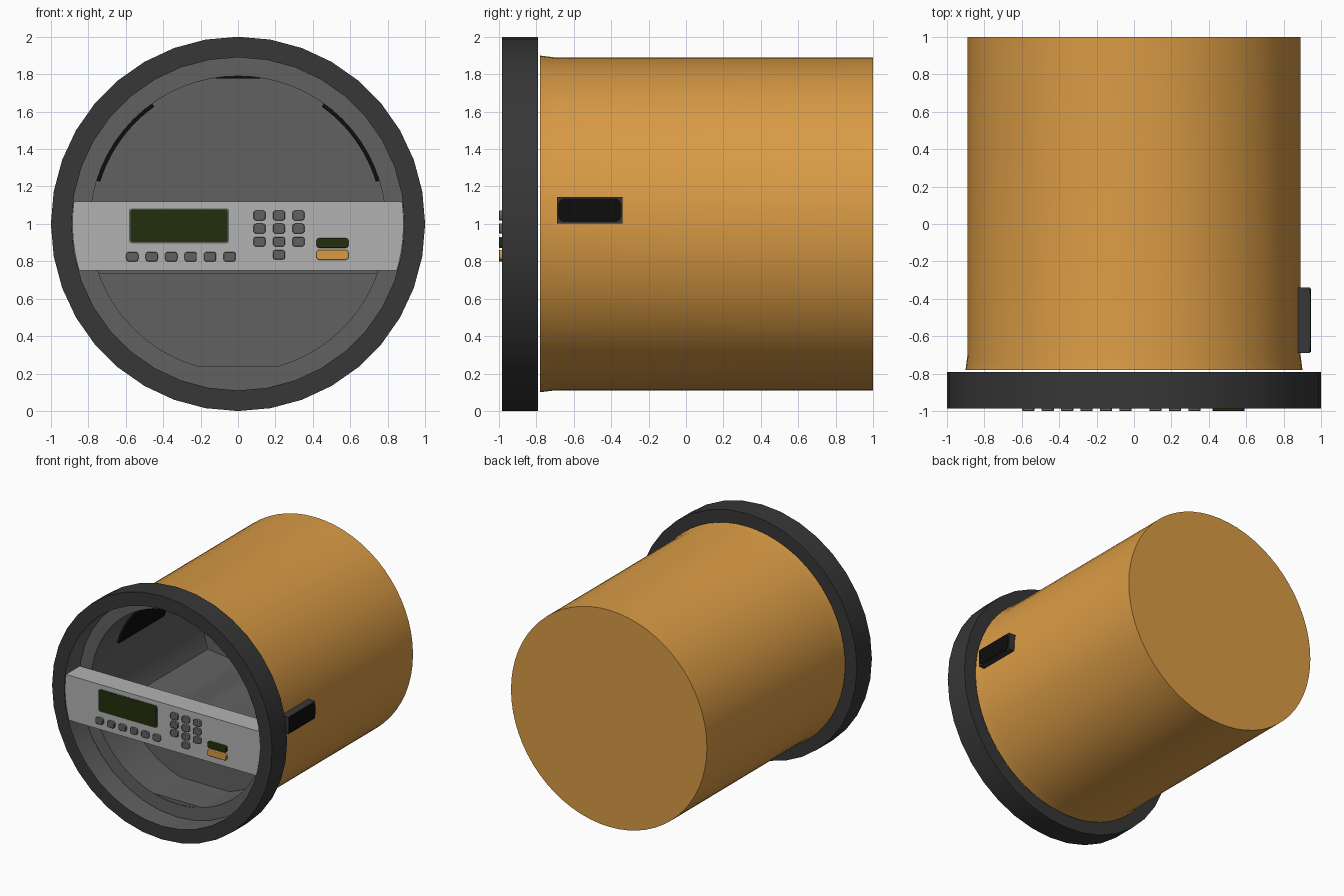
import bpy, bmesh
from math import sin, cos, pi, radians, asin

cube = bpy.data.objects.get("Cube")
if cube:
    bpy.data.objects.remove(cube, do_unlink=True)


def material(name, *rgb):
    m = bpy.data.materials.new(name)
    m.use_nodes = True
    m.diffuse_color = (*rgb, 1)
    m.node_tree.nodes["Principled BSDF"].inputs["Base Color"].default_value = (*rgb, 1)
    return m


ORANGE = material("orange", 0.70, 0.33, 0.06)
DARK = material("charcoal", 0.038, 0.038, 0.038)
GREY = material("mid grey", 0.12, 0.12, 0.12)
PALE = material("light grey", 0.45, 0.45, 0.45)
GREEN = material("dark green", 0.016, 0.028, 0.004)
BLACK = material("black", 0.004, 0.004, 0.004)


def finish(name, bm, mats, smooth=True):
    bmesh.ops.recalc_face_normals(bm, faces=bm.faces)
    mesh = bpy.data.meshes.new(name)
    bm.to_mesh(mesh)
    bm.free()
    ob = bpy.data.objects.new(name, mesh)
    bpy.context.collection.objects.link(ob)
    for m in mats:
        mesh.materials.append(m)
    if smooth:
        bpy.ops.object.select_all(action='DESELECT')
        ob.select_set(True)
        bpy.context.view_layer.objects.active = ob
        bpy.ops.object.shade_smooth_by_angle(angle=radians(30))
    return ob


def lathe(name, profile, sides, mats, inner=()):
    """Spin a (radius, y) profile round the long axis; zero radius becomes a cap."""
    bm = bmesh.new()
    rings = []
    for r, y in profile:
        rings.append([bm.verts.new((r * cos(2 * pi * i / sides), y,
                                    1 + r * sin(2 * pi * i / sides))) for i in range(sides)])
    closed = profile[0] == profile[-1]
    for k in range(len(rings) - 1):
        a, b = rings[k], rings[0] if closed and k == len(rings) - 2 else rings[k + 1]
        for i in range(sides):
            j = (i + 1) % sides
            bm.faces.new((a[i], a[j], b[j], b[i])).material_index = int(k in inner)
    if closed:
        bmesh.ops.delete(bm, geom=rings[-1], context='VERTS')
    else:
        bm.faces.new(rings[0])
        bm.faces.new(rings[-1]).material_index = 1
    return finish(name, bm, mats)


def prism(name, outline, y0, y1, mat, bevel=0):
    """Extrude an (x, z) outline from y0 to y1."""
    bm = bmesh.new()
    face = bm.faces.new([bm.verts.new((x, y0, z)) for x, z in outline])
    new = bmesh.ops.extrude_face_region(bm, geom=[face])["geom"]
    for v in new:
        if isinstance(v, bmesh.types.BMVert):
            v.co.y = y1
    ob = finish(name, bm, [mat])
    if bevel:
        mod = ob.modifiers.new("soft_edge", 'BEVEL')
        mod.width, mod.segments = bevel, 2
        mod.limit_method, mod.angle_limit = 'ANGLE', radians(60)
    return ob


def arc(r, a0, a1, n, cx=0, cz=1):
    return [(cx + r * cos(a0 + (a1 - a0) * i / n), cz + r * sin(a0 + (a1 - a0) * i / n))
            for i in range(n + 1)]


def rounded(cx, cz, w, h, r):
    pts = []
    for k, (sx, sz) in enumerate([(1, 1), (-1, 1), (-1, -1), (1, -1)]):
        pts += arc(r, k * pi / 2, (k + 1) * pi / 2, 4,
                   cx + sx * (w / 2 - r), cz + sz * (h / 2 - r))
    return pts


# Hollow drum: orange shell outside, grey cavity inside
lathe("drum", [(0.89, 1), (0.89, -0.7), (0.9, -0.78), (0.79, -0.78), (0.79, 0.67)],
      64, [ORANGE, GREY], inner=(2, 3))

# Front rim with a grey inner wall
lathe("front_rim", [(0.89, -0.79), (1, -0.79), (1, -0.985), (0.89, -0.985), (0.89, -0.79)],
      36, [DARK, GREY], inner=(3,))

# Contoured tray that fills the lower cavity
half = [(0.2, 0.56), (0.3, 0.572), (0.36, 0.595), (0.4, 0.625), (0.45, 0.675),
        (0.5, 0.7), (0.6, 0.715), (0.755, 0.735)]
edge = asin(0.265 / 0.8)
tray = [(-x, z) for x, z in reversed(half)] + half + arc(0.8, -edge, edge - pi, 24)
prism("tray", tray, -0.43, 0.69, GREY)

# Flat floor ahead of the tray
chord = asin(0.76 / 0.8)
prism("cavity_floor", arc(0.8, chord - pi, -chord, 8), -0.775, -0.42, GREY)

# Dark curved vents on the cavity wall
for side, start in (("left", 17), ("right", 125.5)):
    a, b = radians(start), radians(start + 37.5)
    prism(side + "_vent", arc(0.795, a, b, 12) + arc(0.77, b, a, 12), -0.49, 0.1, BLACK)
prism("top_vent", [(-0.12, 1.79), (0.12, 1.79), (0.12, 1.778), (-0.12, 1.778)],
      -0.49, 0.1, BLACK)

# Control panel bridging the rim
lo, hi = asin(-0.25 / 0.885), asin(0.12 / 0.885)
prism("control_panel", arc(0.885, lo, hi, 6) + arc(0.885, pi - hi, pi - lo, 6),
      -0.98, -0.80, PALE)

# Display and its thin frame
prism("display_frame", rounded(-0.315, 0.99, 0.535, 0.187, 0.015), -0.982, -0.975, GREY)
prism("display", rounded(-0.315, 0.99, 0.52, 0.175, 0.015), -0.985, -0.975, GREEN)

# Push buttons: function row, keypad and two wide keys
keys = [(-0.565 + 0.104 * i, 0.825) for i in range(6)]
keys += [(0.115 + 0.104 * i, 1.045 - 0.07 * j) for j in range(3) for i in range(3)]
keys.append((0.219, 0.835))
for x, z in keys:
    prism("button", rounded(x, z, 0.065, 0.052, 0.015), -1, -0.97, GREY, 0.004)
prism("green_button", rounded(0.505, 0.898, 0.17, 0.052, 0.015), -1, -0.97, GREEN, 0.004)
prism("orange_button", rounded(0.505, 0.834, 0.17, 0.052, 0.015), -1, -0.97, ORANGE, 0.004)

# Side latch: charcoal block with a rounded black face, on the left flank
bm = bmesh.new()
bmesh.ops.create_cube(bm, size=1)
for v in bm.verts:
    v.co = (0.9075 + v.co.x * 0.065, -0.515 + v.co.y * 0.35, 1.073 + v.co.z * 0.14)
finish("side_latch", bm, [DARK], smooth=False)
bm = bmesh.new()
bm.faces.new([bm.verts.new((0.94, y, z)) for y, z in rounded(-0.515, 1.073, 0.338, 0.128, 0.035)])
new = bmesh.ops.extrude_face_region(bm, geom=bm.faces[:])["geom"]
bmesh.ops.translate(bm, vec=(0.006, 0, 0),
                    verts=[v for v in new if isinstance(v, bmesh.types.BMVert)])
finish("latch_face", bm, [BLACK])
